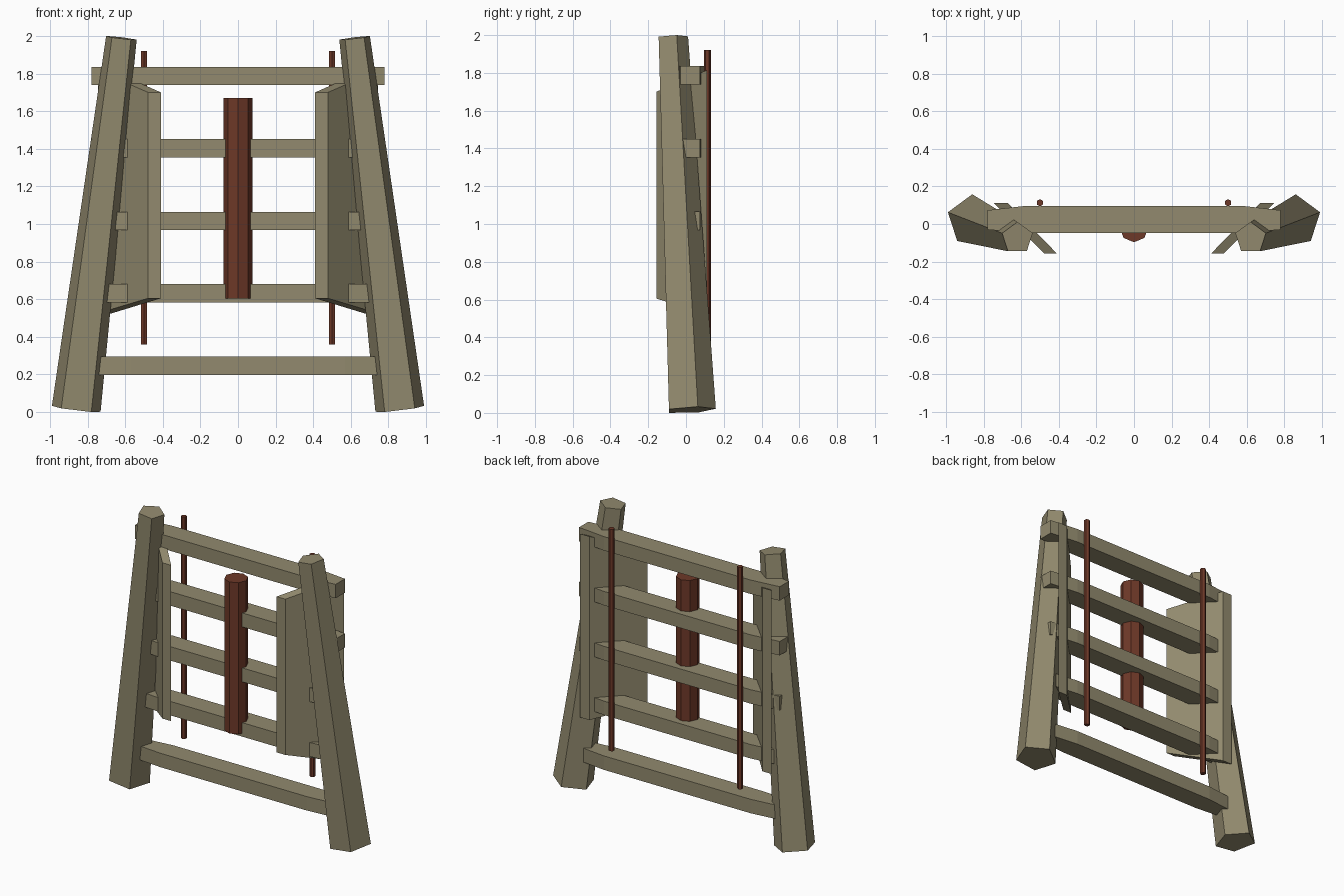
import bpy, bmesh, math
from mathutils import Vector

if "Cube" in bpy.data.objects:
    bpy.data.objects.remove(bpy.data.objects["Cube"])


def material(name, rgb):
    m = bpy.data.materials.new(name)
    m.diffuse_color = (*rgb, 1)
    m.use_nodes = True
    m.node_tree.nodes["Principled BSDF"].inputs["Base Color"].default_value = m.diffuse_color
    return m


wood = material("weathered_wood", (0.287, 0.254, 0.156))
rust = material("red_brown", (0.155, 0.040, 0.021))


def loft(name, ring_a, ring_b, mat):
    """Solid between two matching outlines."""
    bm = bmesh.new()
    a = [bm.verts.new(p) for p in ring_a]
    b = [bm.verts.new(p) for p in ring_b]
    n = len(a)
    bm.faces.new(a)
    bm.faces.new(b)
    for i in range(n):
        j = (i + 1) % n
        bm.faces.new((a[i], a[j], b[j], b[i]))
    bmesh.ops.recalc_face_normals(bm, faces=bm.faces)
    mesh = bpy.data.meshes.new(name)
    bm.to_mesh(mesh)
    bm.free()
    mesh.materials.append(mat)
    ob = bpy.data.objects.new(name, mesh)
    bpy.context.collection.objects.link(ob)
    return ob


def ring(center, axis, radius, sides, start):
    """Regular polygon square to an axis; start is the angle of its first corner."""
    d = axis.normalized()
    u = (Vector((1, 0, 0)) - d * d.x).normalized()
    v = d.cross(u)
    return [center + radius * (math.cos(t) * u + math.sin(t) * v)
            for t in (start + 2 * math.pi * i / sides for i in range(sides))]


def pole(name, bottom, top, r0, r1, sides, start, mat):
    bottom, top = Vector(bottom), Vector(top)
    axis = top - bottom
    return loft(name, ring(bottom, axis, r0, sides, start),
                ring(top, axis, r1, sides, start), mat)


for s, side in ((-1, "left"), (1, "right")):
    # Leaning five-sided post, thinner at the top
    pole(side + "_post", (0.86 * s, 0.021, 0.0155), (0.62 * s, -0.075, 1.989),
         0.137, 0.086, 5, math.pi / 2, wood)
    # Slanted side board, taller at the back
    front = [(0.41, -0.157, 0.605), (0.478, -0.157, 0.605),
             (0.478, -0.157, 1.70), (0.41, -0.157, 1.70)]
    back = [(0.672, 0.112, 0.525), (0.745, 0.112, 0.525),
            (0.745, 0.112, 1.815), (0.672, 0.112, 1.815)]
    loft(side + "_board", [(x * s, y, z) for x, y, z in front],
         [(x * s, y, z) for x, y, z in back], wood)
    # Thin rod behind the rails
    pole(side + "_rod", (0.5 * s, 0.113, 0.36), (0.5 * s, 0.113, 1.92),
         0.019, 0.019, 6, math.pi / 2, rust)

# Rails with narrowed ends
outline = [(-0.78, -0.03), (-0.57, -0.048), (0.57, -0.048), (0.78, -0.03),
           (0.78, 0.073), (0.57, 0.097), (-0.57, 0.097), (-0.78, 0.073)]
for i, z in enumerate((0.197, 0.582, 0.967, 1.353, 1.738)):
    loft(f"rail_{i + 1}", [(x, y, z) for x, y in outline],
         [(x, y, z + 0.098) for x, y in outline], wood)

# Eight-sided middle bar
pole("middle_bar", (0, -0.02, 0.605), (0, -0.02, 1.67), 0.077, 0.077, 8, 0, rust)
